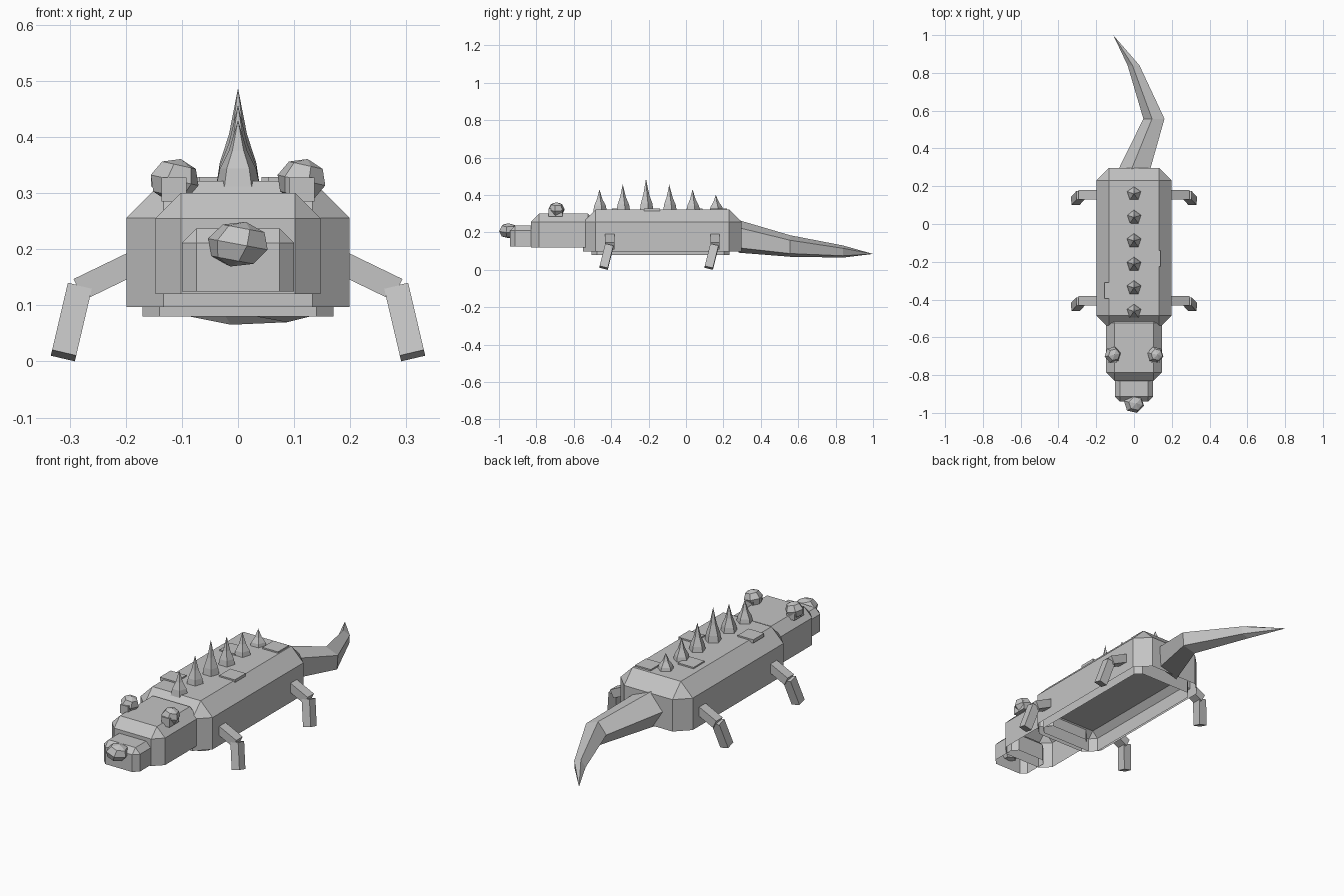
import bpy, bmesh, math
from mathutils import Vector, Matrix

if "Cube" in bpy.data.objects:
    bpy.data.objects.remove(bpy.data.objects["Cube"])

grey = bpy.data.materials.new("plain grey")
grey.diffuse_color = (0.55, 0.55, 0.55, 1)
grey.use_nodes = True
grey.node_tree.nodes["Principled BSDF"].inputs["Base Color"].default_value = grey.diffuse_color


def finish(name, bm, normals=True):
    if normals:
        bmesh.ops.recalc_face_normals(bm, faces=bm.faces)
    me = bpy.data.meshes.new(name)
    bm.to_mesh(me)
    bm.free()
    me.materials.append(grey)
    ob = bpy.data.objects.new(name, me)
    bpy.context.collection.objects.link(ob)
    return ob


def box_bm(lo, hi):
    lo, hi = Vector(lo), Vector(hi)
    bm = bmesh.new()
    m = Matrix.Translation((lo + hi) / 2) @ Matrix.Diagonal((*(hi - lo), 1))
    bmesh.ops.create_cube(bm, size=1, matrix=m)
    return bm


def box(name, lo, hi):
    return finish(name, box_bm(lo, hi))


def shell(name, lo, hi, cut):
    """Box with chamfered uprights and top edges, open underneath."""
    bm = box_bm(lo, hi)
    edges = [e for e in bm.edges if max(v.co.z for v in e.verts) > lo[2] + 1e-4]
    bmesh.ops.bevel(bm, geom=edges, offset=cut, segments=1, affect='EDGES', profile=0.5)
    bottom = [f for f in bm.faces if all(abs(v.co.z - lo[2]) < 1e-4 for v in f.verts)]
    bmesh.ops.delete(bm, geom=bottom, context='FACES_ONLY')
    return finish(name, bm, normals=False)


def ball(name, centre, size, turn):
    """Coarse faceted ball, slightly tilted."""
    bm = bmesh.new()
    m = (Matrix.Translation(centre) @ Matrix.Diagonal((*size, 1))
         @ Matrix.Rotation(0.25, 4, 'Y') @ Matrix.Rotation(turn, 4, 'Z'))
    bmesh.ops.create_uvsphere(bm, u_segments=6, v_segments=4, radius=1, matrix=m)
    return finish(name, bm)


def limb(name, a, b, w, d):
    """Square bar from a to b."""
    a, b = Vector(a), Vector(b)
    z = (b - a).normalized()
    x = Vector((0, 1, 0)).cross(z).normalized()
    y = z.cross(x)
    rot = Matrix((x, y, z)).transposed().to_4x4()
    bm = bmesh.new()
    m = Matrix.Translation((a + b) / 2) @ rot @ Matrix.Diagonal((w, d, (b - a).length, 1))
    bmesh.ops.create_cube(bm, size=1, matrix=m)
    return finish(name, bm)


def loft(name, rings, tip):
    """Join five-sided rings of points and close them to a tip."""
    bm = bmesh.new()
    rings = [[bm.verts.new(p) for p in ring] for ring in rings]
    tip = bm.verts.new(tip)
    bm.faces.new(rings[0])
    for k in range(5):
        n = (k + 1) % 5
        for a, b in zip(rings, rings[1:]):
            bm.faces.new((a[k], a[n], b[n], b[k]))
        bm.faces.new((rings[-1][k], rings[-1][n], tip))
    return finish(name, bm)


# Body, belly, head and snout
shell("body", (-0.199, -0.55, 0.097), (0.199, 0.297, 0.322), 0.066)
shell("belly", (-0.17, -0.505, 0.08), (0.17, 0.232, 0.18), 0.03)
shell("head", (-0.147, -0.83, 0.12), (0.147, -0.48, 0.30), 0.045)
shell("snout", (-0.10, -0.94, 0.125), (0.10, -0.77, 0.237), 0.026)
ball("nose", (0, -0.95, 0.209), (0.056, 0.052, 0.041), 0.3)

# Eyes on posts, and legs
for s, side in ((-1, "left"), (1, "right")):
    xs = sorted((s * 0.092, s * 0.136))
    box(f"{side}_eye_post", (xs[0], -0.735, 0.285), (xs[1], -0.66, 0.328))
    ball(f"{side}_eye", (s * 0.113, -0.692, 0.323), (0.045, 0.044, 0.039), 0.3 * s)
    for end, y in (("front", -0.407), ("back", 0.155)):
        limb(f"{end}_{side}_upper_leg", (s * 0.16, y, 0.188), (s * 0.284, y, 0.128), 0.042, 0.05)
        limb(f"{end}_{side}_lower_leg", (s * 0.283, y - 0.003, 0.130),
             (s * 0.311, y - 0.033, 0.0105), 0.044, 0.045)

# Thin back plates
for i, (x, y) in enumerate(((0.097, -0.182), (-0.112, -0.352), (0.085, 0.175), (-0.06, 0.045))):
    box(f"back_plate_{i + 1}", (x - 0.043, y - 0.043, 0.312), (x + 0.043, y + 0.043, 0.329))

# Row of five-sided spikes, wide at the foot
for i, top in enumerate((0.43, 0.457, 0.487, 0.457, 0.43, 0.40)):
    y, h = -0.463 + i * 0.1245, top - 0.322
    rings = [[(r * math.cos(a), y + r * math.sin(a), z)
              for a in (math.pi / 2 + k * math.tau / 5 for k in range(5))]
             for r, z in ((0.041, 0.312), (0.034, 0.322 + 0.2 * h), (0.017, 0.322 + 0.5 * h))]
    loft(f"spike_{i + 1}", rings, (0, y, top))

# Curved five-sided tail: x, y, z, radius
rings = [[(x + r * math.cos(a), y, z + r * math.sin(a))
          for a in (math.radians(32 + 72 * k) for k in range(5))]
         for x, y, z, r in ((0.005, 0.28, 0.177, 0.092), (0.110, 0.557, 0.126, 0.0605),
                            (0.0, 0.84, 0.097, 0.034))]
loft("tail", rings, (-0.11, 1.0, 0.085))
